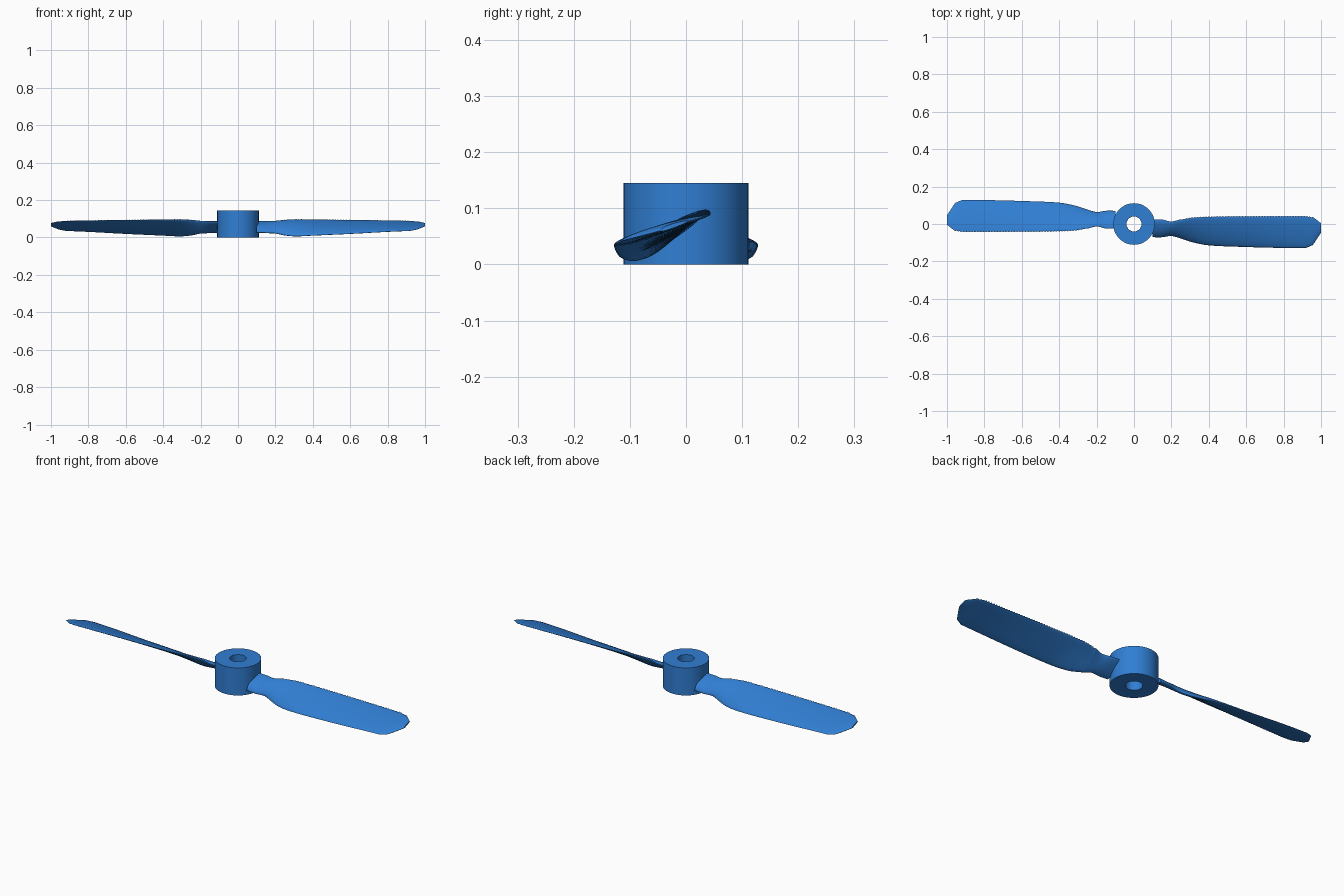
import bpy, bmesh, math

cube = bpy.data.objects.get("Cube")
if cube:
    bpy.data.objects.remove(cube)

blue = bpy.data.materials.new("blue_plastic")
blue.use_nodes = True
colour = (0.03, 0.21, 0.65, 1)
blue.diffuse_color = colour
blue.node_tree.nodes["Principled BSDF"].inputs["Base Color"].default_value = colour


def finish(bm, name, angle):
    bmesh.ops.recalc_face_normals(bm, faces=bm.faces)
    mesh = bpy.data.meshes.new(name)
    bm.to_mesh(mesh)
    bm.free()
    obj = bpy.data.objects.new(name, mesh)
    bpy.context.collection.objects.link(obj)
    mesh.materials.append(blue)
    bpy.ops.object.select_all(action="DESELECT")
    obj.select_set(True)
    bpy.context.view_layer.objects.active = obj
    bpy.ops.object.shade_smooth_by_angle(angle=math.radians(angle))
    return obj


def bridge(bm, a, b):
    n = len(a)
    for i in range(n):
        j = (i + 1) % n
        bm.faces.new((a[i], a[j], b[j], b[i]))


# Hub: a ring with a shaft hole
def build_hub(outer=0.111, inner=0.04, height=0.145, sides=96):
    bm = bmesh.new()
    rings = []
    for r, z in ((outer, 0), (outer, height), (inner, height), (inner, 0)):
        rings.append([bm.verts.new((r * math.cos(math.tau * i / sides),
                                    r * math.sin(math.tau * i / sides), z))
                      for i in range(sides)])
    for k in range(4):
        bridge(bm, rings[k], rings[(k + 1) % 4])
    finish(bm, "hub", 30)


# Blade stations: x, low edge y z, high edge y z, thickness
STATIONS = [
    (0.10, -0.070, 0.028, 0.025, 0.086, 0.028),
    (0.15, -0.070, 0.025, 0.024, 0.086, 0.027),
    (0.20, -0.063, 0.022, 0.013, 0.088, 0.026),
    (0.25, -0.077, 0.012, 0.025, 0.094, 0.025),
    (0.31, -0.097, 0.007, 0.036, 0.097, 0.024),
    (0.40, -0.114, 0.011, 0.041, 0.096, 0.022),
    (0.60, -0.123, 0.020, 0.043, 0.094, 0.019),
    (0.80, -0.128, 0.031, 0.044, 0.091, 0.017),
    (0.92, -0.128, 0.036, 0.044, 0.089, 0.015),
    (0.957, -0.112, 0.043, 0.037, 0.086, 0.013),
    (1.00, -0.046, 0.060, 0.004, 0.077, 0.008),
]


def section(x):
    """Station values at x: smooth along the span, straight at the tip."""
    k = 0
    while k < len(STATIONS) - 2 and x > STATIONS[k + 1][0]:
        k += 1
    a, b = STATIONS[k], STATIONS[k + 1]
    h = b[0] - a[0]
    t = (x - a[0]) / h
    if a[0] > 0.9:
        return [p + (q - p) * t for p, q in zip(a, b)][1:]
    before, after = STATIONS[max(k - 1, 0)], STATIONS[k + 2]
    result = []
    for c in range(1, 6):
        m0 = (b[c] - before[c]) / (b[0] - before[0]) * h
        m1 = (after[c] - a[c]) / (after[0] - a[0]) * h if b[0] < 0.9 else b[c] - a[c]
        result.append((2*t**3 - 3*t*t + 1) * a[c] + (t**3 - 2*t*t + t) * m0
                      + (3*t*t - 2*t**3) * b[c] + (t**3 - t*t) * m1)
    return result


def build_blade(name, side, count=121, points=28):
    bm = bmesh.new()
    loops = []
    for s in range(count):
        x = 0.1 + 0.9 * s / (count - 1)
        y0, z0, y1, z1, thick = section(x)
        # Fine serration along the high edge
        if s % 2 and 0.25 < x < 0.96:
            y1 -= 0.004
            z1 -= 0.0015
        length = math.hypot(y1 - y0, z1 - z0)
        ny, nz = -(z1 - z0) / length, (y1 - y0) / length
        loop = []
        for i in range(points):
            a = math.tau * i / points
            u = 0.5 - 0.5 * math.cos(a)
            # Rounded foil, thicker towards the low edge, with a little camber
            off = thick * (0.5 * math.sin(a) * (1.1 - 0.3 * u) + 0.5 * u * (1 - u))
            loop.append(bm.verts.new((side * x,
                                      side * (y0 + (y1 - y0) * u + ny * off),
                                      z0 + (z1 - z0) * u + nz * off)))
        loops.append(loop)
    for a, b in zip(loops, loops[1:]):
        bridge(bm, a, b)
    bm.faces.new(loops[0])
    bm.faces.new(loops[-1])
    finish(bm, name, 40)


build_hub()
build_blade("left_blade", 1)
build_blade("right_blade", -1)
